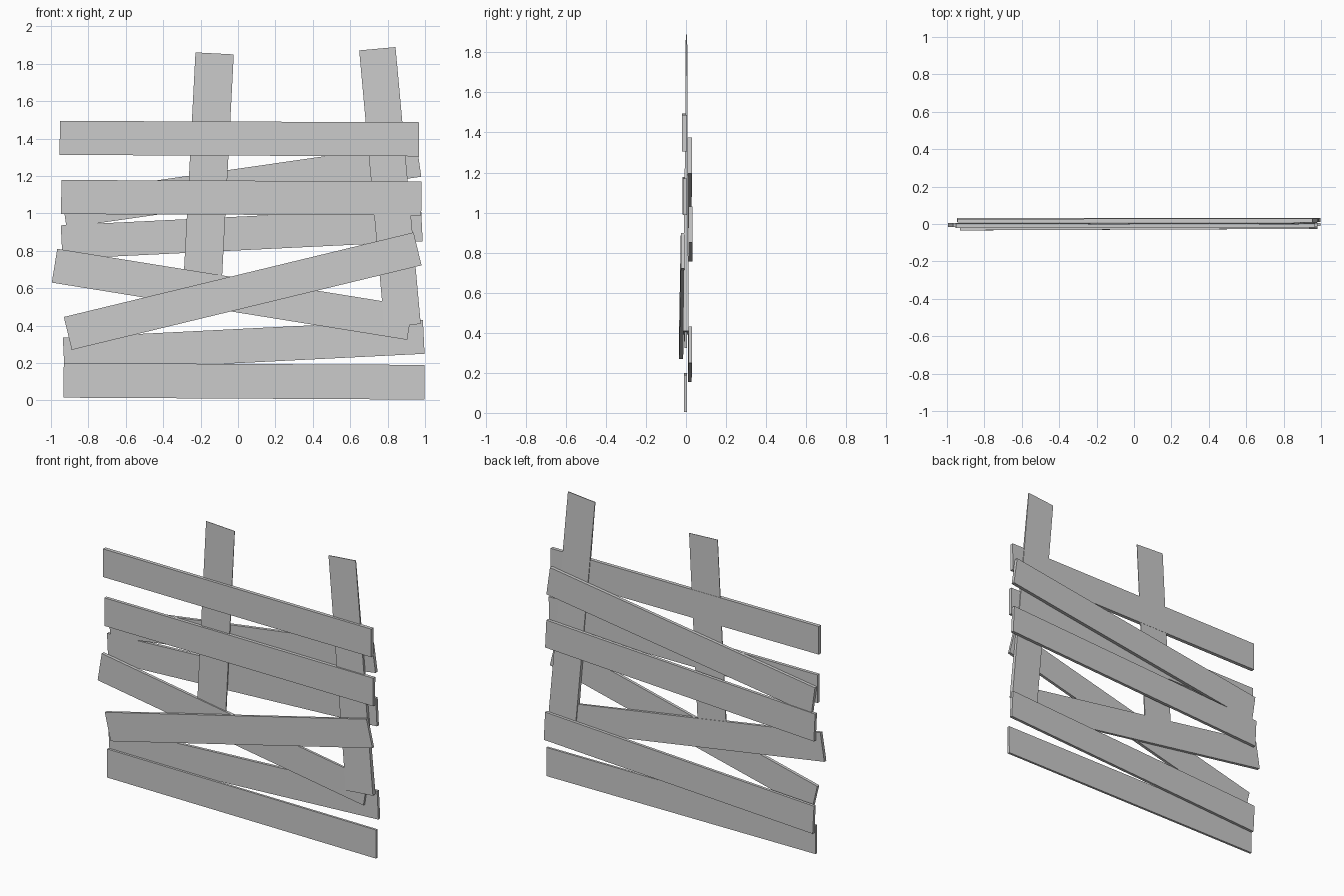
import bpy, bmesh
from mathutils import Vector


def board(name, start, end, width, front, back):
    """Straight board along a centre line (x, z); front/back give y at start and end."""
    a, b = Vector(start), Vector(end)
    d = (b - a).normalized()
    n = Vector((-d.y, d.x)) * width / 2
    bm = bmesh.new()
    bmesh.ops.create_cube(bm, size=1)
    for v in bm.verts:
        i = 0 if v.co.x < 0 else 1
        p = (b if i else a) + (n if v.co.z > 0 else -n)
        v.co = (p.x, front[i] if v.co.y < 0 else back[i], p.y)
    bmesh.ops.recalc_face_normals(bm, faces=bm.faces)
    mesh = bpy.data.meshes.new(name)
    bm.to_mesh(mesh)
    bm.free()
    ob = bpy.data.objects.new(name, mesh)
    bpy.context.collection.objects.link(ob)
    return ob


# Upright posts, listed bottom to top
board("left_post", (-0.193, 0.56), (-0.125, 1.855), 0.205, (-0.004, -0.002), (0.004, 0.001))
board("right_post", (0.88, 0.40), (0.745, 1.88), 0.195, (-0.015, 0.001), (0.013, 0.006))

# Boards nailed on the front, left to right
board("bottom_board", (-0.932, 0.107), (0.997, 0.097), 0.185, (-0.01, -0.01), (0.005, 0.005))
board("middle_front_board", (-0.945, 1.087), (0.98, 1.08), 0.182, (-0.018, -0.016), (0.003, 0.005))
board("top_board", (-0.953, 1.403), (0.968, 1.396), 0.182, (-0.021, -0.019), (0.003, 0.004))
board("falling_diagonal_board", (-0.981, 0.72), (0.919, 0.414), 0.183, (-0.015, -0.008), (0.006, 0.006))
board("rising_diagonal_board", (-0.91, 0.358), (0.96, 0.81), 0.181, (-0.034, -0.026), (-0.014, -0.008))

# Boards nailed on the back, left to right
board("lower_back_board", (-0.932, 0.244), (0.993, 0.34), 0.182, (0.010, 0.012), (0.028, 0.031))
board("middle_back_board", (-0.943, 0.846), (0.983, 0.94), 0.18, (0.012, 0.012), (0.032, 0.032))
board("upper_back_board", (-0.93, 1.013), (0.967, 1.286), 0.182, (0.007, 0.008), (0.027, 0.030))
